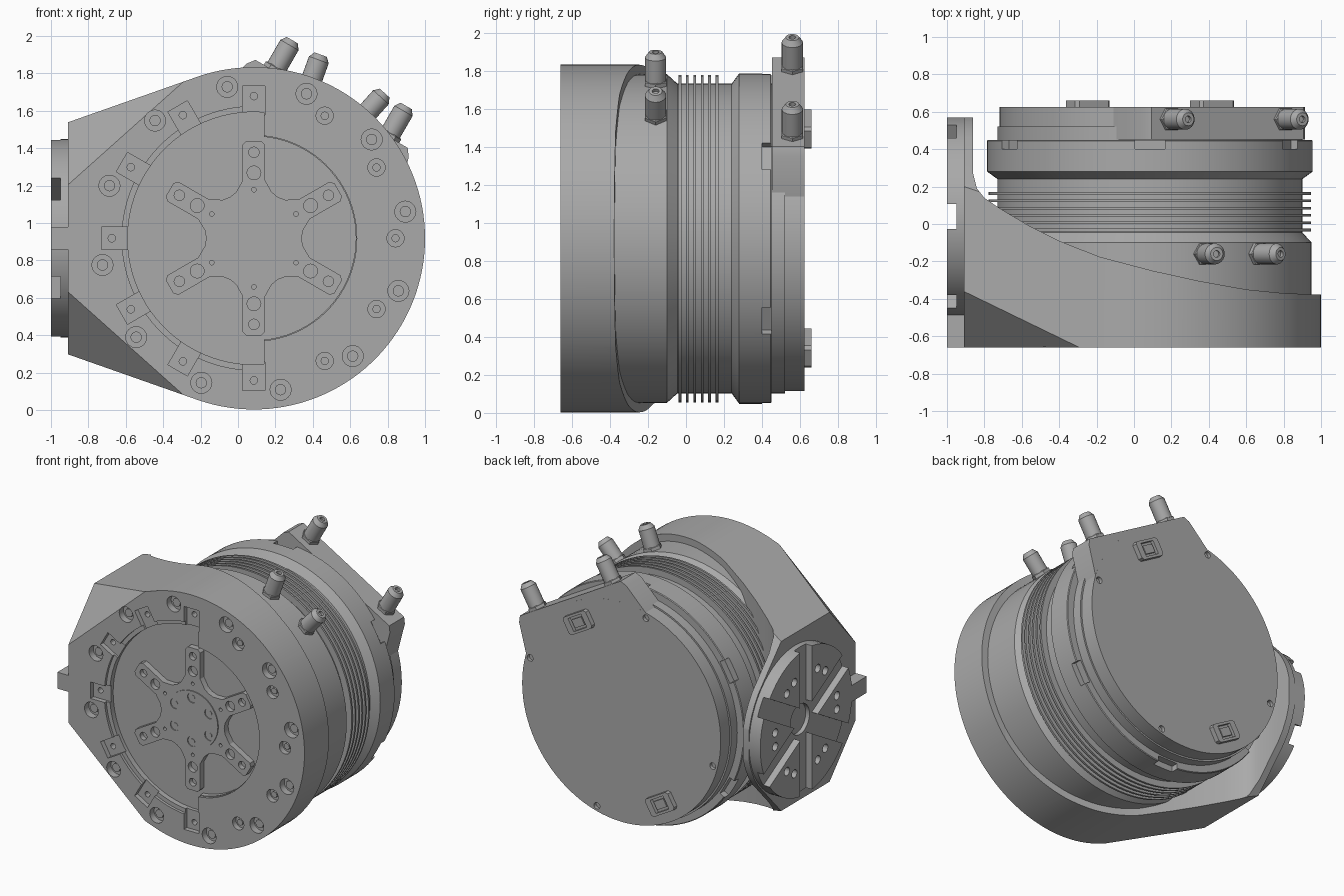
import bpy, bmesh
from math import sin, cos, radians, acos, degrees
from mathutils import Vector, Matrix

if "Cube" in bpy.data.objects:
    bpy.data.objects.remove(bpy.data.objects["Cube"])

CX, CZ, R, FRONT = 0.085, 0.918, 0.915, -0.66

grey = bpy.data.materials.new("machined grey")
grey.use_nodes = True
grey.diffuse_color = (0.4, 0.4, 0.4, 1)
grey.node_tree.nodes["Principled BSDF"].inputs["Base Color"].default_value = (0.4, 0.4, 0.4, 1)


def finish(name, bm):
    bmesh.ops.recalc_face_normals(bm, faces=bm.faces)
    mesh = bpy.data.meshes.new(name)
    bm.to_mesh(mesh)
    bm.free()
    mesh.materials.append(grey)
    ob = bpy.data.objects.new(name, mesh)
    bpy.context.collection.objects.link(ob)
    return ob


def polar(r, a):
    return r * cos(radians(a)), r * sin(radians(a))


def arc(r, a0, a1, n):
    return [polar(r, a0 + (a1 - a0) * i / n) for i in range(n + 1)]


def motor_axis(u, v, d):
    # u, v across the front face, d along the motor axis
    return Vector((CX + u, d, CZ + v))


def add_prism(bm, pts, d0, d1, place=motor_axis):
    ends = [[bm.verts.new(place(u, v, d)) for u, v in pts] for d in (d0, d1)]
    for loop in ends:
        bm.faces.new(loop)
    for i in range(len(pts)):
        j = (i + 1) % len(pts)
        bm.faces.new((ends[0][i], ends[0][j], ends[1][j], ends[1][i]))


def prism(name, pts, d0, d1, place=motor_axis):
    bm = bmesh.new()
    add_prism(bm, pts, d0, d1, place)
    return finish(name, bm)


def circle(r, u=0, v=0, n=24):
    return [(u + x, v + y) for x, y in arc(r, 0, 360, n)[:-1]]


def rect(a, u0, u1, half):
    # rectangle lying along the ray at angle a
    c, s = polar(1, a)
    return [(u * c - w * s, u * s + w * c) for u, w in
            ((u0, -half), (u1, -half), (u1, half), (u0, half))]


def lathe(name, profile, base, direction, n=96):
    # profile is a list of (distance along axis, radius)
    rot = Vector((0, 0, 1)).rotation_difference(Vector(direction)).to_matrix().to_4x4()
    m = Matrix.Translation(base) @ rot
    bm = bmesh.new()
    rings = [[bm.verts.new(m @ Vector((*polar(r, 360 * i / n), d))) for i in range(n)]
             for d, r in profile]
    for a, b in zip(rings, rings[1:]):
        for i in range(n):
            j = (i + 1) % n
            bm.faces.new((a[i], a[j], b[j], b[i]))
    bm.faces.new(rings[0])
    bm.faces.new(rings[-1])
    return finish(name, bm)


def cut(target, shapes, d0, d1, place=motor_axis):
    # subtract a group of separate prisms
    bm = bmesh.new()
    for pts in shapes:
        add_prism(bm, pts, d0, d1, place)
    cutter = finish("cutter", bm)
    cutter.hide_render = True
    mod = target.modifiers.new("cut", 'BOOLEAN')
    mod.operation, mod.solver, mod.object = 'DIFFERENCE', 'EXACT', cutter
    bpy.ops.object.select_all(action='DESELECT')
    bpy.context.view_layer.objects.active = target
    target.select_set(True)
    bpy.ops.object.modifier_apply(modifier=mod.name)
    bpy.data.objects.remove(cutter)


# Bracket: round at one side, drawn out to a flat end at the other
reach = Vector((-0.91 - CX, 0.62))
tangent = 148.1 - degrees(acos(R / reach.length))
outline = arc(R, -tangent, tangent, 80) + [(reach.x, 0.62), (reach.x, -0.62)]
bm = bmesh.new()
add_prism(bm, outline, FRONT, 0.57)
planes = []
for s in (1, -1):
    p = [motor_axis(x - CX, s * z, y) for x, z, y in
         ((-0.91, 0.285, FRONT), (-0.3, 0.83, FRONT), (-0.91, 0.62, -0.36))]
    n = (p[1] - p[0]).cross(p[2] - p[0])
    planes.append((p[0], n if n.x < 0 else -n))
for i in range(-5, 6):
    n = Vector((0, *polar(1, i * 8.6)))
    planes.append((Vector((0, 0.04, CZ)) + n * 0.54, n))
for co, n in planes:
    bmesh.ops.bisect_plane(bm, geom=bm.verts[:] + bm.edges[:] + bm.faces[:], dist=1e-5,
                           plane_co=co, plane_no=n, clear_outer=True)
    bmesh.ops.holes_fill(bm, edges=[e for e in bm.edges if e.is_boundary], sides=0)
bracket = finish("bracket", bm)

# Swept rear edge of the bracket
sweep = [(1.2, -0.38), (1.0, -0.378), (0.8, -0.37), (0.6, -0.35), (0.35, -0.305), (0.1, -0.25),
         (-0.185, -0.175), (-0.4, -0.09), (-0.56, -0.01), (-0.72, 0.085), (-0.8, 0.14),
         (-0.84, 0.19), (-0.86, 0.27), (-0.862, 0.8), (1.2, 0.8)]
cut(bracket, [sweep], -0.5, 2.5, lambda u, v, d: Vector((u, v, d)))

# Front recess: wide on one half, narrow on the other
for big, small, depth in ((0.705, 0.55, 0.02), (0.675, 0.545, 0.06)):
    a, b = degrees(acos(0.055 / big)), degrees(acos(0.055 / small))
    cut(bracket, [arc(big, a, 360 - a, 48) + arc(small, -b, b, 40)], FRONT - 0.1, FRONT + depth)

# Pockets, bolt holes and countersinks around the front
cut(bracket, [rect(a, 0.66, 0.815, 0.06) for a in range(90, 271, 30)], FRONT - 0.1, FRONT + 0.035)
cut(bracket, [circle(0.02, *polar(0.76, a), 12) for a in range(90, 271, 30)], FRONT - 0.1, FRONT + 0.09)
cut(bracket, [circle(0.056, *polar(0.822, a)) for a in range(10, 370, 30)], FRONT - 0.1, FRONT + 0.05)
cut(bracket, [circle(0.046, *polar(0.757, a)) for a in range(-60, 61, 30)], FRONT - 0.1, FRONT + 0.04)
for i, a in enumerate(range(10, 370, 30)):
    u, v = polar(0.822, a)
    prism(f"front_bolt_{i}", circle(0.03, u, v, 16), FRONT + 0.03, FRONT + 0.06)
for i, a in enumerate(range(-60, 61, 30)):
    u, v = polar(0.757, a)
    prism(f"inner_bolt_{i}", circle(0.022, u, v, 12), FRONT + 0.02, FRONT + 0.05)

# Six-armed spider with its hub
star = []
for a in range(30, 390, 60):
    c, s = polar(1, a)
    for u, w in ((0.31, -0.06), (0.5, -0.06), (0.52, -0.04), (0.52, 0.04), (0.5, 0.06), (0.31, 0.06)):
        star.append((u * c - w * s, u * s + w * c))
    star += [polar(0.265, a + 21), polar(0.255, a + 30), polar(0.265, a + 39)]
spider = prism("spider", star, FRONT + 0.015, FRONT + 0.08)
arms = range(30, 390, 60)
holes = [circle(r, *polar(d, a), 16) for a in arms for d, r in ((0.26, 0.012), (0.35, 0.037), (0.46, 0.028))]
cut(spider, holes, FRONT - 0.1, FRONT + 0.05)
hub = prism("hub", circle(0.208, n=48), FRONT + 0.008, FRONT + 0.05)
cut(hub, [circle(0.037, *polar(0.16, a), 20) for a in arms], FRONT - 0.1, FRONT + 0.03)
for i, a in enumerate(arms):
    prism(f"hub_bolt_{i}", circle(0.018, *polar(0.16, a), 12), FRONT + 0.012, FRONT + 0.04)

# Motor body with cooling fins
profile = [(-0.55, 0.865), (-0.1, 0.865), (-0.045, 0.815)]
for i in range(6):
    y = -0.032 + i * 0.039
    profile += [(y - 0.007, 0.815), (y - 0.007, 0.862), (y + 0.007, 0.862), (y + 0.007, 0.815)]
profile += [(0.24, 0.815), (0.28, 0.87), (0.445, 0.87), (0.45, 0.865), (0.45, 0.6)]
body = lathe("motor_body", profile, (CX, 0, CZ), (0, 1, 0))
for v in body.data.vertices:
    v.co.y = round(v.co.y, 5)
cut(body, [rect(a, 0.825, 0.95, 0.08) for a in range(30, 390, 60)], 0.4, 0.5)

# Rear cap, with a squared shoulder for the cable sockets
prism("cap_step", circle(0.815, n=96), 0.44, 0.52)
cap = prism("rear_cap", circle(0.803, n=96), 0.5, 0.625)
c, s = polar(1, 60)


def tilt(u, v, d):
    # u across the shoulder, v outward from the motor axis
    return motor_axis(v * c + u * s, v * s - u * c, d)


prism("cap_shoulder", [(-0.56, 0.57), (-0.5, 0.79), (-0.47, 0.83), (0.47, 0.83), (0.5, 0.79), (0.56, 0.57)],
      0.452, 0.6245, tilt)
cut(cap, [circle(0.024, *polar(0.765, a), 16) for a in (105, 195, 285, 15)], 0.6, 0.7)
for side, v in (("upper", 0.665), ("lower", -0.665)):
    plate = prism(side + "_rear_socket", [(-0.106, v - 0.05), (-0.09, v - 0.066), (0.09, v - 0.066), (0.106, v - 0.05),
                  (0.106, v + 0.05), (0.09, v + 0.066), (-0.09, v + 0.066), (-0.106, v + 0.05)], 0.61, 0.66, tilt)
    cut(plate, [[(-0.06, v - 0.048), (0.06, v - 0.048), (0.06, v + 0.048), (-0.06, v + 0.048)]], 0.635, 0.7, tilt)
    prism(side + "_socket_core", [(-0.045, v - 0.03), (0.045, v - 0.03), (0.045, v + 0.03), (-0.045, v + 0.03)],
          0.62, 0.652, tilt)


# Cable connectors: two radial at the front, two parallel on the shoulder
def connector(name, base, angle, length):
    d = Vector((cos(radians(angle)), 0, sin(radians(angle))))
    lathe(name + "_collar", [(-0.08, 0.066), (0.02, 0.066), (0.025, 0.06)], base, d, 6)
    lathe(name, [(-0.05, 0.056), (length - 0.03, 0.056), (length - 0.022, 0.05), (length, 0.035),
                 (length, 0.018), (length - 0.02, 0.018)], base, d, 24)


for i, a in enumerate((70, 48)):
    u, v = polar(0.865, a)
    connector(f"front_connector_{i}", motor_axis(u, v, -0.16), a, 0.18)
for i, u in enumerate((-0.352, 0.352)):
    connector(f"rear_connector_{i}", tilt(u, 0.83, 0.56), 60, 0.19)


# Mounting flange at the flat end
def flange_axis(u, v, d):
    return Vector((d, 0.04 + u, CZ + v))


flange = prism("mounting_flange", circle(0.53, n=72), -1.0, -0.87, flange_axis)
cut(flange, [circle(0.11, n=32)], -1.1, -0.92, flange_axis)
for a in (30, 90, 150):
    cut(flange, [rect(a, -0.6, 0.6, 0.068)], -1.1, -0.95, flange_axis)
pairs = [circle(0.03, *polar(0.36, a + k), 16) for a in range(0, 360, 60) for k in (-8, 8)]
cut(flange, pairs, -1.1, -0.93, flange_axis)
prism("flange_key", [(-0.7, -0.06), (-0.5, -0.06), (-0.5, 0.06), (-0.7, 0.06)], -1.0, -0.9, flange_axis)

# Smooth round surfaces, keep edges sharp
bpy.ops.object.select_all(action='DESELECT')
for ob in bpy.context.scene.objects:
    if ob.type == 'MESH':
        ob.select_set(True)
        bpy.context.view_layer.objects.active = ob
bpy.ops.object.shade_smooth_by_angle(angle=radians(25))
